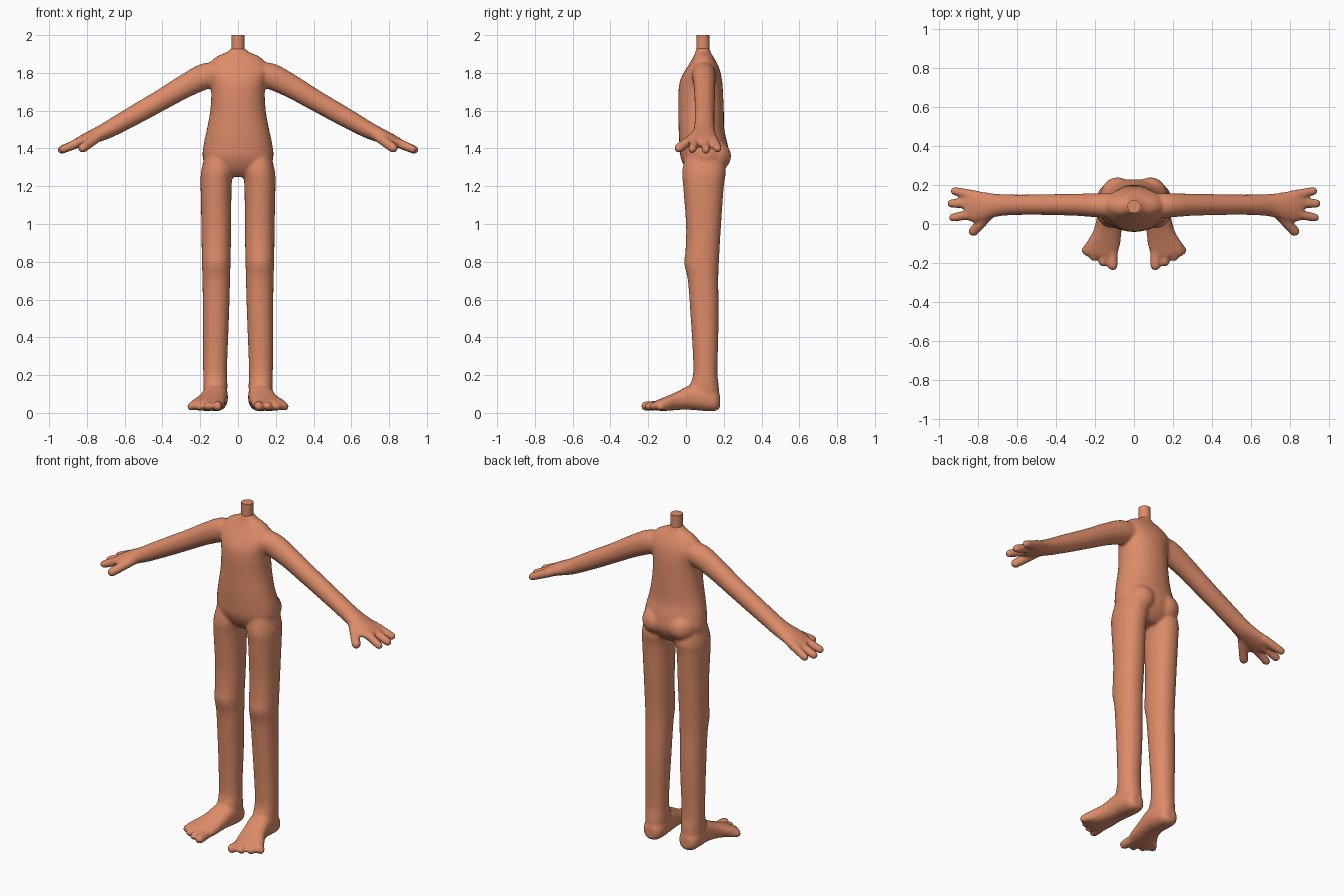
import bpy, bmesh, math
from mathutils import Vector

if "Cube" in bpy.data.objects:
    bpy.data.objects.remove(bpy.data.objects["Cube"])

X, Y, Z = Vector((1, 0, 0)), Vector((0, 1, 0)), Vector((0, 0, 1))
skin = bpy.data.materials.new("skin")
skin.diffuse_color = (0.72, 0.26, 0.14, 1)
skin.use_nodes = True
skin.node_tree.nodes["Principled BSDF"].inputs["Base Color"].default_value = skin.diffuse_color
bm = bmesh.new()


def smooth_rows(rows, steps=4):
    """Catmull-Rom interpolation of the profile rows."""
    out = []
    for i in range(len(rows) - 1):
        a, b, c, d = rows[max(i - 1, 0)], rows[i], rows[i + 1], rows[min(i + 2, len(rows) - 1)]
        for k in range(steps):
            t = k / steps
            out.append([0.5 * (2 * q + (r - p) * t + (2 * p - 5 * q + 4 * r - s) * t * t
                               + (3 * q - p - 3 * r + s) * t ** 3)
                        for p, q, r, s in zip(a, b, c, d)])
    return out + [list(rows[-1])]


def loft(rows, u, v, sign=1, power=1.0, n=32, interpolate=True):
    """Closed skin through rings (x, y, z, radius along u, radius along v)."""
    rings = []
    for x, y, z, a, b in (smooth_rows(rows) if interpolate else rows):
        ring = []
        for i in range(n):
            t = 2 * math.pi * i / n
            c, s = math.cos(t), math.sin(t)
            p = (Vector((x, y, z)) + u * a * math.copysign(abs(c) ** power, c)
                 + v * b * math.copysign(abs(s) ** power, s))
            ring.append(bm.verts.new((p.x * sign, p.y, p.z)))
        rings.append(ring)
    for r, q in zip(rings, rings[1:]):
        for i in range(n):
            j = (i + 1) % n
            bm.faces.new((r[i], r[j], q[j], q[i]))
    bm.faces.new(rings[0][::-1])
    bm.faces.new(rings[-1])


def digit(p, q, r0, r1, sign):
    """Round-ended finger or toe from p to q."""
    p, q = Vector(p), Vector(q)
    d = (q - p).normalized()
    u = d.cross(Z).normalized()
    rows = [(*p, r0, r0), (*p.lerp(q, 0.5), (r0 + r1) / 2, (r0 + r1) / 2)]
    for a in (0, 25, 50, 70, 85):
        a = math.radians(a)
        rows.append((*(q + d * r1 * math.sin(a)), r1 * math.cos(a), r1 * math.cos(a)))
    loft(rows, u, u.cross(d), sign, n=16, interpolate=False)


# torso with sloping shoulders
torso = [(1.25, .10, .07, .06), (1.29, .10, .155, .10), (1.35, .10, .187, .128),
         (1.42, .093, .182, .128), (1.50, .082, .165, .121), (1.60, .08, .147, .12),
         (1.70, .078, .142, .118), (1.76, .08, .15, .111), (1.81, .087, .165, .094),
         (1.85, .092, .15, .073), (1.885, .092, .115, .053), (1.91, .09, .06, .04),
         (1.93, .09, .036, .036)]
loft([(0, y, z, a, b) for z, y, a, b in torso], X, Y, power=.93)

arm_dir = Vector((.87, 0, -.5)).normalized()
arm_up = Vector((.5, 0, .87)).normalized()
for s in (1, -1):
    # leg: z, inner x, outer x, front y, back y
    leg = [(1.38, .03, .17, .0, .19), (1.28, .025, .195, -.02, .21), (1.20, .034, .198, -.015, .20),
           (1.0, .036, .194, .0, .186), (.87, .038, .192, -.002, .178), (.79, .04, .191, -.009, .174),
           (.70, .042, .188, .01, .171), (.5, .048, .186, .025, .173), (.3, .056, .185, .037, .168),
           (.2, .058, .184, .037, .167), (.14, .056, .184, .02, .174), (.06, .06, .18, .02, .178)]
    loft([((a + b) / 2, (c + d) / 2, z, (b - a) / 2, (d - c) / 2) for z, a, b, c, d in leg],
         X, Y, s, .93)
    # buttock
    loft([(.085, .145, 1.36 + .085 * math.sin(t), .085 * math.cos(t), .094 * math.cos(t))
          for t in [math.radians(a) for a in range(-85, 86, 17)]], X, Y, s)
    # foot
    loft([(.12, .18, .06, .03, .035), (.12, .155, .065, .056, .055), (.12, .10, .08, .066, .07),
          (.123, .03, .083, .068, .067), (.137, -.04, .066, .073, .05), (.158, -.10, .05, .088, .039),
          (.17, -.14, .042, .09, .031), (.165, -.165, .038, .08, .024)], X, Z, s, .85)
    # toes
    for base, tip, r in (((.11, -.13, .04), (.109, -.212, .036), .026),
                         ((.15, -.13, .04), (.158, -.195, .035), .023),
                         ((.185, -.11, .04), (.205, -.170, .034), .022),
                         ((.21, -.09, .04), (.248, -.135, .033), .022)):
        digit(base, tip, r, r, s)
    # arm and palm
    loft([(.06, .092, 1.80, .06, .065), (.16, .095, 1.787, .063, .07), (.28, .098, 1.73, .057, .062),
          (.40, .099, 1.66, .054, .056), (.52, .099, 1.592, .052, .053), (.62, .098, 1.536, .053, .049),
          (.70, .096, 1.492, .058, .044), (.77, .09, 1.462, .074, .037), (.82, .092, 1.441, .082, .031),
          (.86, .098, 1.423, .078, .024)], Y, arm_up, s)
    # fingers and thumb
    for base, tip, r in (((.81, .145, 1.445), (.917, .168, 1.399), .022),
                         ((.82, .105, 1.44), (.933, .105, 1.393), .023),
                         ((.81, .055, 1.445), (.925, .033, 1.396), .022),
                         ((.73, .06, 1.47), (.822, -.037, 1.402), .026)):
        digit(base, tip, .027, r, s)

# fuse all body parts into one smooth skin
bmesh.ops.recalc_face_normals(bm, faces=bm.faces)
mesh = bpy.data.meshes.new("body")
bm.to_mesh(mesh)
bm.free()
body = bpy.data.objects.new("body", mesh)
bpy.context.collection.objects.link(body)
mesh.materials.append(skin)
fuse = body.modifiers.new("fuse", 'REMESH')
fuse.mode = 'VOXEL'
fuse.voxel_size = 0.008
fuse.use_smooth_shade = True
soft = body.modifiers.new("soften", 'SMOOTH')
soft.factor = 0.5
soft.iterations = 8

# flat-topped neck
bpy.ops.mesh.primitive_cylinder_add(vertices=32, radius=.034, depth=.12, location=(0, .09, 1.94))
neck = bpy.context.object
neck.name = "neck"
neck.data.materials.append(skin)
bpy.ops.object.shade_smooth_by_angle()
